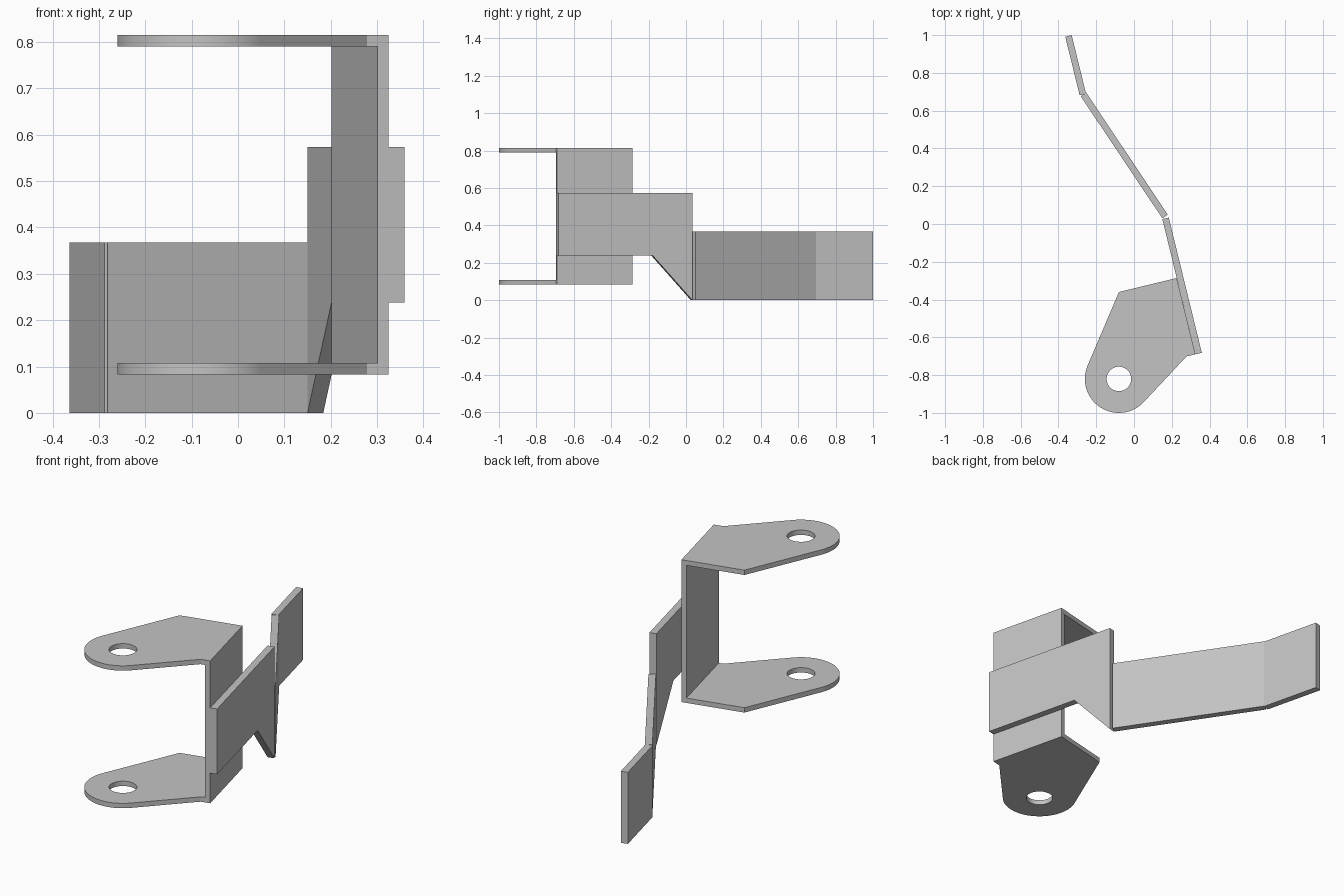
import bpy, bmesh
from math import radians, cos, sin
from mathutils import Vector

cube = bpy.data.objects.get("Cube")
if cube:
    bpy.data.objects.remove(cube, do_unlink=True)

grey = bpy.data.materials.new("plain grey steel")
grey.use_nodes = True
grey.diffuse_color = (0.55, 0.55, 0.55, 1)
grey.node_tree.nodes["Principled BSDF"].inputs["Base Color"].default_value = grey.diffuse_color


def prism(name, loops, offset):
    """Solid from flat closed loops (outline, then holes) pushed along offset."""
    bm = bmesh.new()
    edges = []
    for loop in loops:
        verts = [bm.verts.new(p) for p in loop]
        edges += [bm.edges.new((v, verts[i - 1])) for i, v in enumerate(verts)]
    bmesh.ops.triangle_fill(bm, edges=edges, use_beauty=True)
    bmesh.ops.dissolve_limit(bm, angle_limit=0.001, verts=[], edges=bm.edges[:])
    extruded = bmesh.ops.extrude_face_region(bm, geom=bm.faces[:], use_keep_orig=True)
    moved = [g for g in extruded["geom"] if isinstance(g, bmesh.types.BMVert)]
    bmesh.ops.translate(bm, verts=moved, vec=offset)
    bmesh.ops.recalc_face_normals(bm, faces=bm.faces[:])
    mesh = bpy.data.meshes.new(name)
    bm.to_mesh(mesh)
    bm.free()
    mesh.materials.append(grey)
    obj = bpy.data.objects.new(name, mesh)
    bpy.context.collection.objects.link(obj)
    bpy.ops.object.select_all(action="DESELECT")
    obj.select_set(True)
    bpy.context.view_layer.objects.active = obj
    bpy.ops.object.shade_smooth_by_angle(angle=radians(30))
    return obj


def upright(name, start, end, thickness, profile):
    """Upright plate; profile holds (fraction along the run, height) pairs."""
    a, b = Vector(start), Vector(end)
    run = (b - a).normalized()
    outline = [(*a.lerp(b, t), z) for t, z in profile]
    prism(name, [outline], Vector((-run.y, run.x, 0)) * thickness)


def arc(centre, radius, first, last, steps):
    angles = [radians(first + (last - first) * i / steps) for i in range(steps + 1)]
    return [(centre[0] + radius * cos(a), centre[1] + radius * sin(a)) for a in angles]


def box(low, high):
    return [(0, low), (1, low), (1, high), (0, high)]


# U bracket: two pierced ears joined by an upright web
sheet = 0.025
bottom, top = 0.083, 0.815
web_front, web_back = (0.325, -0.69), (0.226, -0.286)
pin = (-0.08, -0.82)
outline = [web_front, web_back, (-0.08, -0.36)]
outline += arc(pin, 0.18, 157, 316, 40) + [(0.278, -0.701)]
hole = arc(pin, 0.065, 0, 350, 35)
for name, z in (("lower_ear", bottom), ("upper_ear", top - sheet)):
    prism(name, [[(x, y, z) for x, y in loop] for loop in (outline, hole)], Vector((0, 0, sheet)))
upright("bracket_web", web_front, web_back, sheet, box(bottom + sheet, top - sheet))

# Bent arm: mounting plate with a drop corner, long strap and end tab
bar = 0.035
upright("mounting_plate", (0.15, 0.026), web_front, -bar * -1,
        [(0, 0), (0.295, 0.238), (1, 0.238), (1, 0.574), (0, 0.574)])
upright("long_strap", (-0.282, 0.676), (0.15, 0.03), bar, box(0, 0.368))
upright("end_tab", (-0.364, 0.992), (-0.288, 0.682), bar, box(0, 0.368))
